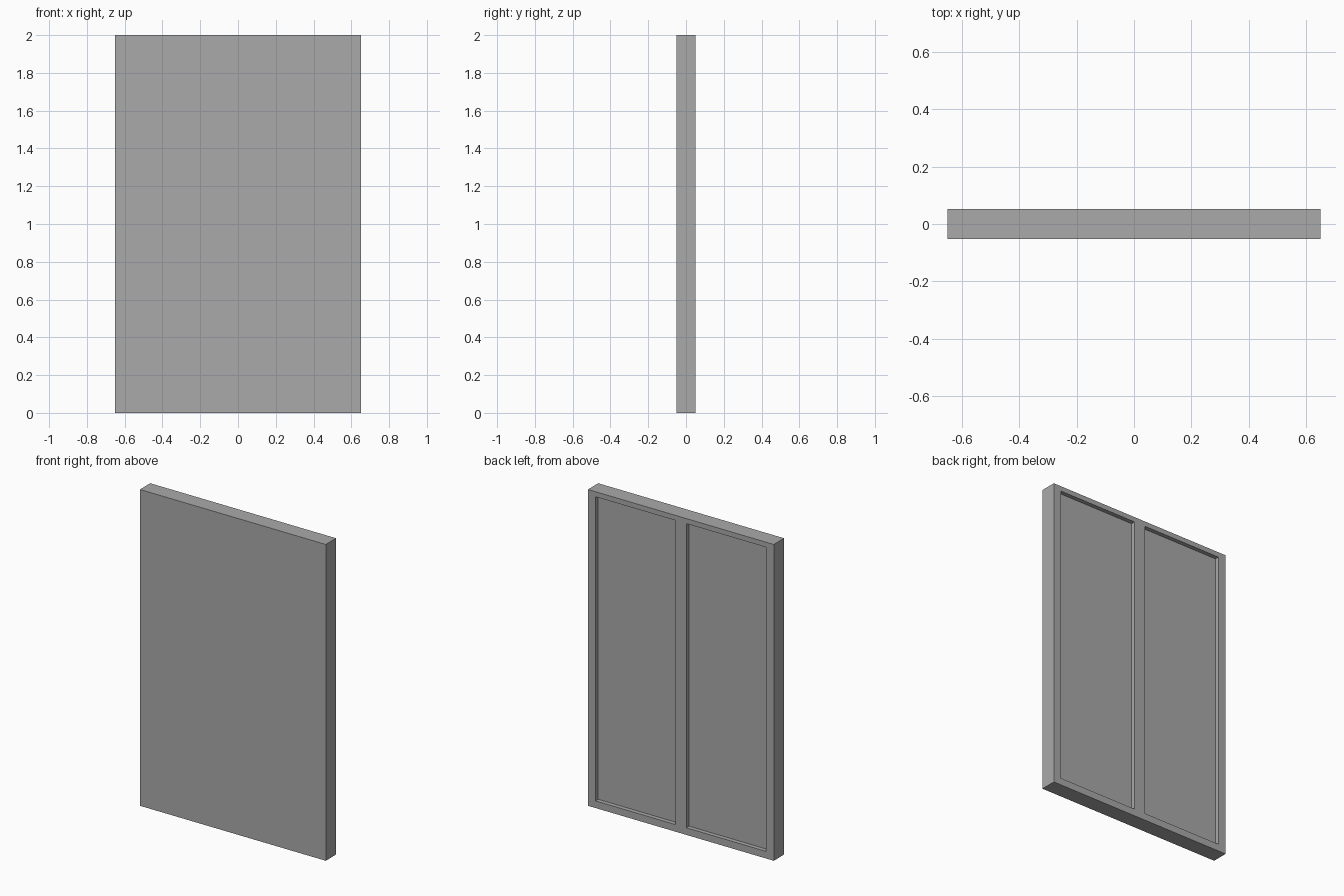
import bpy
import bmesh

cube = bpy.data.objects.get("Cube")
if cube:
    bpy.data.objects.remove(cube, do_unlink=True)

WIDTH, DEPTH, HEIGHT = 1.3, 0.103, 2.0
SIDE, MIDDLE = 0.053, 0.078      # stile widths
TOP, BOTTOM = 0.032, 0.045       # rail heights
RECESS = 0.027

# Single grey finish
grey = bpy.data.materials.new("grey")
grey.use_nodes = True
colour = (0.4, 0.4, 0.4, 1)
grey.diffuse_color = colour
grey.node_tree.nodes["Principled BSDF"].inputs["Base Color"].default_value = colour

# Solid slab whose back is a grid of stiles and rails
xs = [-WIDTH / 2, -WIDTH / 2 + SIDE, -MIDDLE / 2,
      MIDDLE / 2, WIDTH / 2 - SIDE, WIDTH / 2]
zs = [0, BOTTOM, HEIGHT - TOP, HEIGHT]
bm = bmesh.new()
bmesh.ops.create_cube(bm, size=1)
for v in bm.verts:
    v.co.x *= WIDTH
    v.co.y *= DEPTH
    v.co.z = (v.co.z + 0.5) * HEIGHT

back = max(bm.faces, key=lambda f: f.calc_center_median().y)
bmesh.ops.delete(bm, geom=[back], context="FACES_ONLY")
grid = [[bm.verts.new((x, DEPTH / 2, z)) for z in zs] for x in xs]
panels = []
for i in range(len(xs) - 1):
    for j in range(len(zs) - 1):
        face = bm.faces.new((grid[i][j], grid[i][j + 1],
                             grid[i + 1][j + 1], grid[i + 1][j]))
        if i in (1, 3) and j == 1:
            panels.append(face)

# Two tall panels pushed in from the back
for panel in panels:
    result = bmesh.ops.extrude_face_region(bm, geom=[panel])
    verts = [g for g in result["geom"] if isinstance(g, bmesh.types.BMVert)]
    bmesh.ops.translate(bm, verts=verts, vec=(0, -RECESS, 0))
    if panel.is_valid:
        bmesh.ops.delete(bm, geom=[panel], context="FACES_ONLY")

bmesh.ops.remove_doubles(bm, verts=bm.verts, dist=0.0001)
bmesh.ops.recalc_face_normals(bm, faces=bm.faces)
mesh = bpy.data.meshes.new("panel_door")
bm.to_mesh(mesh)
bm.free()
mesh.materials.append(grey)
door = bpy.data.objects.new("panel_door", mesh)
bpy.context.collection.objects.link(door)
